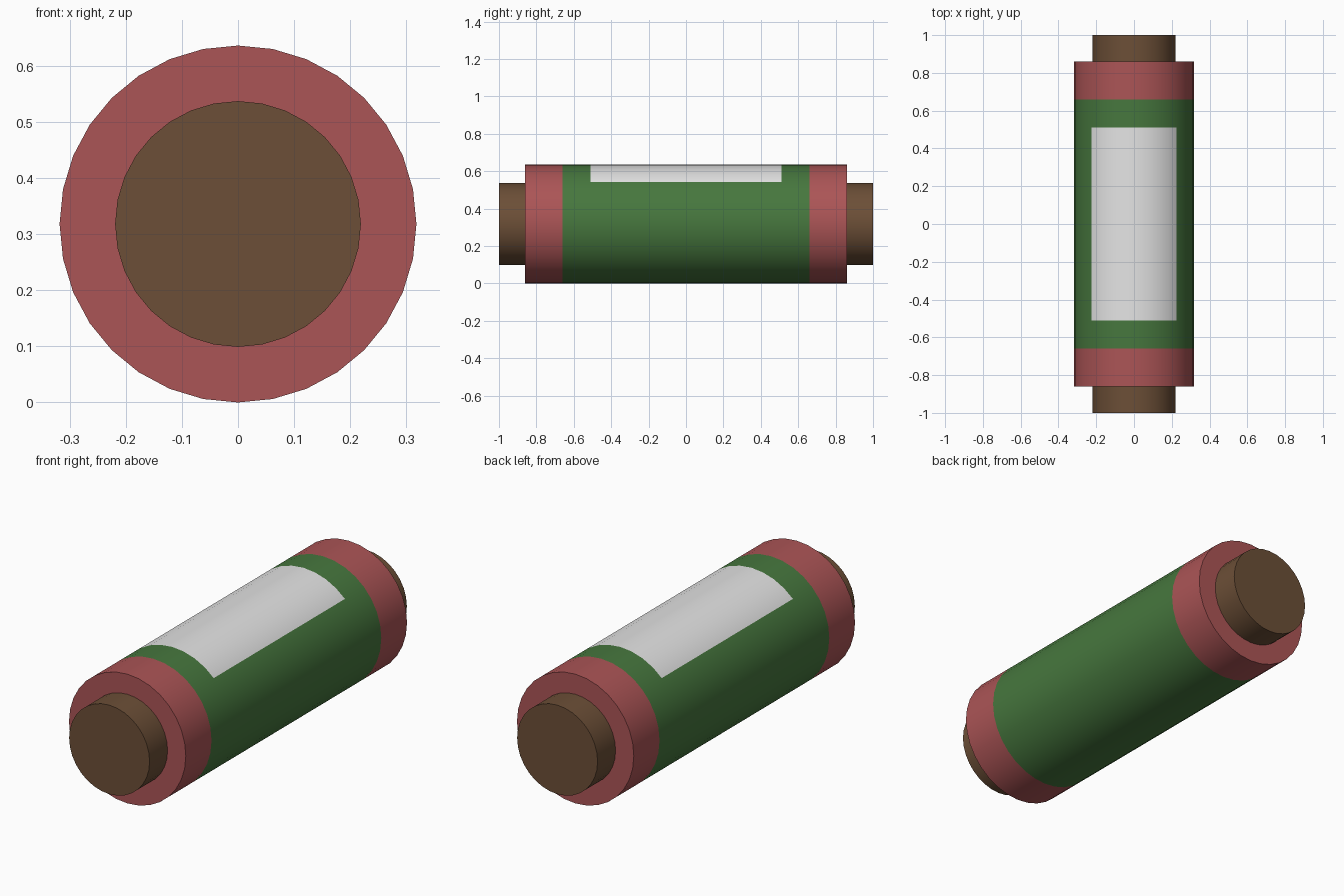
import bpy, bmesh, math

SEGMENTS = 32
OUTER = 0.318
CORE = 0.219

cube = bpy.data.objects.get("Cube")
if cube:
    bpy.data.objects.remove(cube)


def material(name, rgb):
    mat = bpy.data.materials.new(name)
    mat.use_nodes = True
    mat.diffuse_color = (*rgb, 1)
    mat.node_tree.nodes["Principled BSDF"].inputs["Base Color"].default_value = (*rgb, 1)
    return mat


brown = material("brown wood", (0.15, 0.078, 0.038))
red = material("dusty red", (0.41, 0.09, 0.093))
green = material("forest green", (0.062, 0.185, 0.048))
white = material("label white", (0.78, 0.78, 0.78))


def lathe(name, profile, mats, closed_ends=False, rule=None):
    """Spin (y, radius) points around the lengthwise axis."""
    bm = bmesh.new()
    rings = []
    for y, r in profile:
        ring = []
        for i in range(SEGMENTS):
            a = 2 * math.pi * i / SEGMENTS
            ring.append(bm.verts.new((r * math.sin(a), y, OUTER + r * math.cos(a))))
        rings.append(ring)
    for a, b in zip(rings, rings[1:]):
        for i in range(SEGMENTS):
            j = (i + 1) % SEGMENTS
            bm.faces.new((a[i], b[i], b[j], a[j]))
    if closed_ends:
        bm.faces.new(rings[0])
        bm.faces.new(rings[-1][::-1])
        bmesh.ops.recalc_face_normals(bm, faces=bm.faces)
    bm.normal_update()
    if rule:
        for f in bm.faces:
            f.material_index = rule(f.calc_center_median())
    mesh = bpy.data.meshes.new(name)
    bm.to_mesh(mesh)
    bm.free()
    for m in mats:
        mesh.materials.append(m)
    obj = bpy.data.objects.new(name, mesh)
    bpy.context.collection.objects.link(obj)
    bpy.ops.object.select_all(action="DESELECT")
    obj.select_set(True)
    bpy.context.view_layer.objects.active = obj
    bpy.ops.object.shade_smooth_by_angle(angle=math.radians(40))
    return obj


# Wooden core running the whole length
lathe("core", [(-1, CORE), (1, CORE)], [brown], closed_ends=True)


# Green sleeve with a pale label on the upper quarter
def label_rule(c):
    on_top = c.z - OUTER > abs(c.x)
    return int(on_top and abs(c.y) < 0.5)


lathe("sleeve", [(y, OUTER) for y in (-0.66, -0.51, 0.51, 0.66)],
      [green, white], rule=label_rule)

# Red band with a flat shoulder at each end
lathe("front_band", [(-0.86, CORE), (-0.86, OUTER), (-0.66, OUTER)], [red])
lathe("back_band", [(0.66, OUTER), (0.86, OUTER), (0.86, CORE)], [red])
